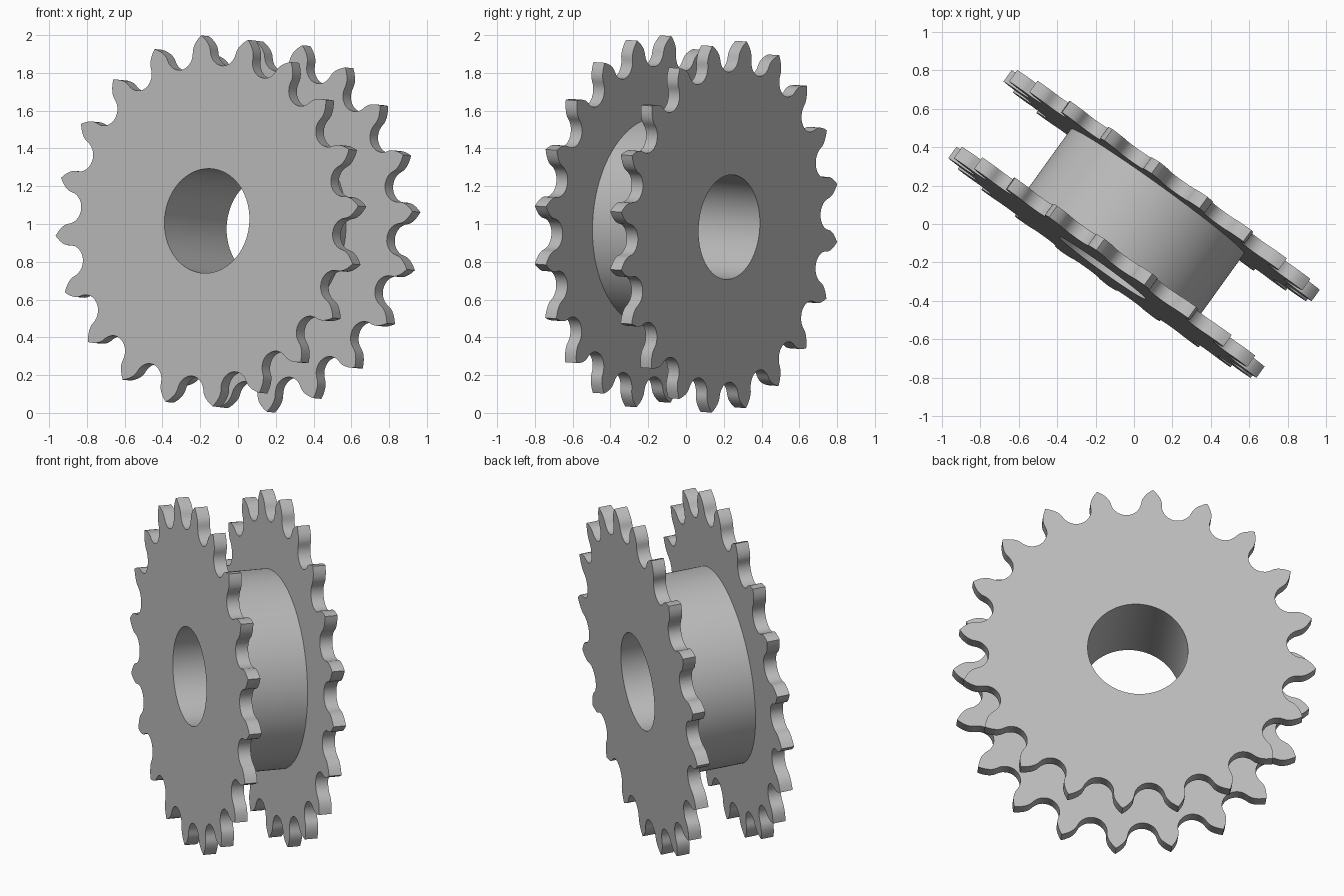
import bpy, bmesh
from math import sin, cos, tan, atan2, hypot, pi, radians
from mathutils import Vector, Matrix

cube = bpy.data.objects.get("Cube")
if cube:
    bpy.data.objects.remove(cube)

TEETH = 20
PITCH_R, ROLLER_R, TIP_R = 0.91, 0.085, 0.987
HUB_R, BORE_R = 0.555, 0.277
HALF_WIDTH, PLATE = 0.2825, 0.073
PHASE = radians(4.6)
HALF_STEP = pi / TEETH

steel = bpy.data.materials.new("grey_steel")
steel.use_nodes = True
grey = (0.5, 0.5, 0.5, 1)
steel.diffuse_color = grey
steel.node_tree.nodes["Principled BSDF"].inputs["Base Color"].default_value = grey


def half_tooth():
    """Polar (angle, radius) points from the tooth tip to the valley bottom."""
    seat = radians(80)
    x, y = PITCH_R - ROLLER_R * cos(seat), ROLLER_R * sin(seat)
    a, r = HALF_STEP - atan2(y, x), hypot(x, y)
    base, width = r * cos(a), r * sin(a)
    pts = []
    # Convex flank from tip down to the roller seat
    for i in range(6):
        t = 1 - i / 6
        x, y = base + (TIP_R - base) * t, width * (1 - t * t)
        pts.append((atan2(y, x), hypot(x, y)))
    # Round roller seat
    for i in range(8):
        s = seat * (1 - i / 7)
        x, y = PITCH_R - ROLLER_R * cos(s), ROLLER_R * sin(s)
        pts.append((HALF_STEP - atan2(y, x), hypot(x, y)))
    return pts


# Full toothed outline, mirrored about each tip
half = half_tooth()
tooth = [(-a, r) for a, r in reversed(half[1:-1])] + half
outline = [(PHASE + 2 * HALF_STEP * k + a, r) for k in range(TEETH) for a, r in tooth]
count = len(outline)


def circle(radius):
    return [(PHASE - HALF_STEP + 2 * pi * (i + 1) / count, radius) for i in range(count)]


# Closed cross-section: bore, front plate, hub, rear plate
hub, bore = circle(HUB_R), circle(BORE_R)
inner = HALF_WIDTH - PLATE
section = [(bore, HALF_WIDTH), (outline, HALF_WIDTH), (outline, inner), (hub, inner),
           (hub, -inner), (outline, -inner), (outline, -HALF_WIDTH), (bore, -HALF_WIDTH)]

bm = bmesh.new()
rings = [[bm.verts.new((r * cos(a), r * sin(a), z)) for a, r in loop] for loop, z in section]
for k, ring in enumerate(rings):
    following = rings[(k + 1) % len(rings)]
    for i in range(count):
        j = (i + 1) % count
        bm.faces.new((ring[i], ring[j], following[j], following[i]))
bmesh.ops.recalc_face_normals(bm, faces=bm.faces)

# Tilt the axle to its resting direction
w = Vector((-0.583, -0.81, 0.058)).normalized()
u = Vector((0, 0, 1)).cross(w).normalized()
v = w.cross(u)
bm.transform(Matrix.Translation((0, 0, 1)) @ Matrix((u, v, w)).transposed().to_4x4())

mesh = bpy.data.meshes.new("double_sprocket")
bm.to_mesh(mesh)
bm.free()
mesh.materials.append(steel)
sprocket = bpy.data.objects.new("double_sprocket", mesh)
bpy.context.collection.objects.link(sprocket)
bpy.ops.object.select_all(action="DESELECT")
sprocket.select_set(True)
bpy.context.view_layer.objects.active = sprocket
bpy.ops.object.shade_smooth_by_angle(angle=radians(30))
